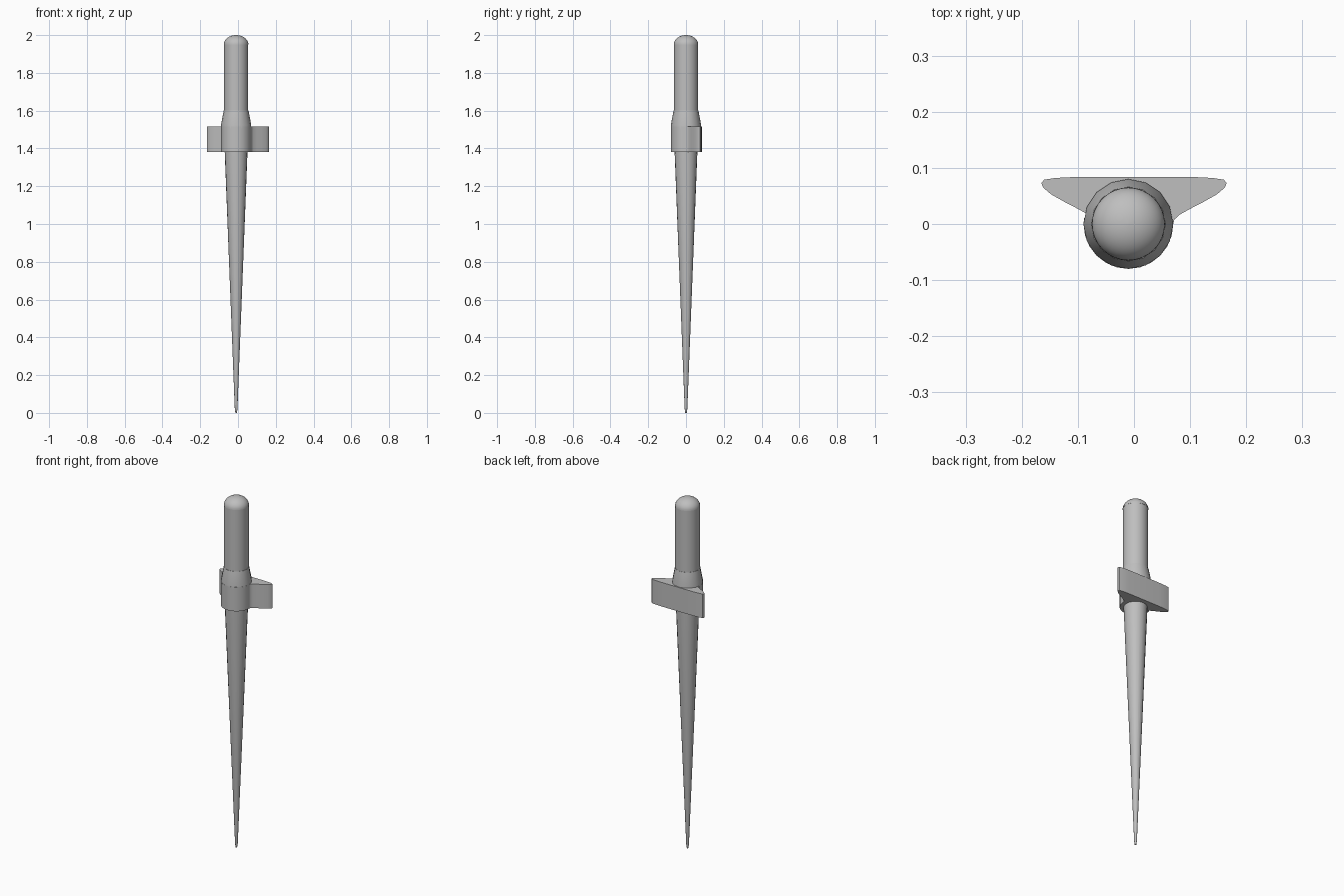
import bpy
import bmesh
import math

if "Cube" in bpy.data.objects:
    bpy.data.objects.remove(bpy.data.objects["Cube"], do_unlink=True)

AXIS = -0.01  # x of the shaft axis

steel = bpy.data.materials.new("grey_steel")
GREY = (0.52, 0.52, 0.52, 1.0)
steel.diffuse_color = GREY
steel.use_nodes = True
steel.node_tree.nodes["Principled BSDF"].inputs["Base Color"].default_value = GREY


def finish(name, bm):
    """Turn a bmesh into a shaded, coloured object."""
    bmesh.ops.recalc_face_normals(bm, faces=bm.faces)
    mesh = bpy.data.meshes.new(name)
    bm.to_mesh(mesh)
    bm.free()
    mesh.materials.append(steel)
    obj = bpy.data.objects.new(name, mesh)
    bpy.context.collection.objects.link(obj)
    bpy.ops.object.select_all(action='DESELECT')
    obj.select_set(True)
    bpy.context.view_layer.objects.active = obj
    bpy.ops.object.shade_smooth_by_angle(angle=math.radians(35))


def lathe(name, profile, sides):
    """Revolve (radius, z) points about the shaft axis and cap the ends."""
    bm = bmesh.new()
    rings = []
    for r, z in profile:
        angles = [2 * math.pi * i / sides for i in range(sides)]
        rings.append([bm.verts.new((AXIS + r * math.cos(a), r * math.sin(a), z)) for a in angles])
    for low, high in zip(rings, rings[1:]):
        for i in range(sides):
            j = (i + 1) % sides
            bm.faces.new((low[i], low[j], high[j], high[i]))
    bm.faces.new(rings[0])
    bm.faces.new(rings[-1])
    finish(name, bm)


# Long tapering spike
lathe("spike", [(0.004, 0.0), (0.007, 0.02), (0.061, 1.40)], 20)

# Flared collar under the grip
lathe("collar", [(0.08, 1.50), (0.08, 1.525), (0.066, 1.60)], 16)

# Round grip
lathe("grip", [(0.064, 1.58), (0.064, 1.95)], 32)

# Domed pommel
dome = [(0.065 * math.cos(t), 1.95 + 0.05 * math.sin(t))
        for t in (math.radians(a) for a in range(0, 89, 8))]
lathe("pommel", dome + [(0.0005, 2.0)], 32)

# Guard: straight back, rounded tips, and a round front hugging the collar
left_wing = [(0.072, 0.008), (0.082, 0.017), (0.10, 0.027), (0.125, 0.040), (0.148, 0.053),
             (0.162, 0.065), (0.165, 0.073), (0.16, 0.079), (0.14, 0.082), (0.10, 0.084)]
right_wing = [(-x, y) for x, y in reversed(left_wing[1:])] + [(-0.089, 0.010)]
front = [(AXIS + 0.08 * math.cos(a), 0.08 * math.sin(a))
         for a in (math.pi + math.pi * i / 12 for i in range(13))]
bm = bmesh.new()
base = bm.faces.new([bm.verts.new((x, y, 1.38)) for x, y in left_wing + right_wing + front])
top = bmesh.ops.extrude_face_region(bm, geom=[base], use_keep_orig=True)
bmesh.ops.translate(bm, verts=[v for v in top["geom"] if isinstance(v, bmesh.types.BMVert)],
                    vec=(0, 0, 0.137))
finish("guard", bm)
